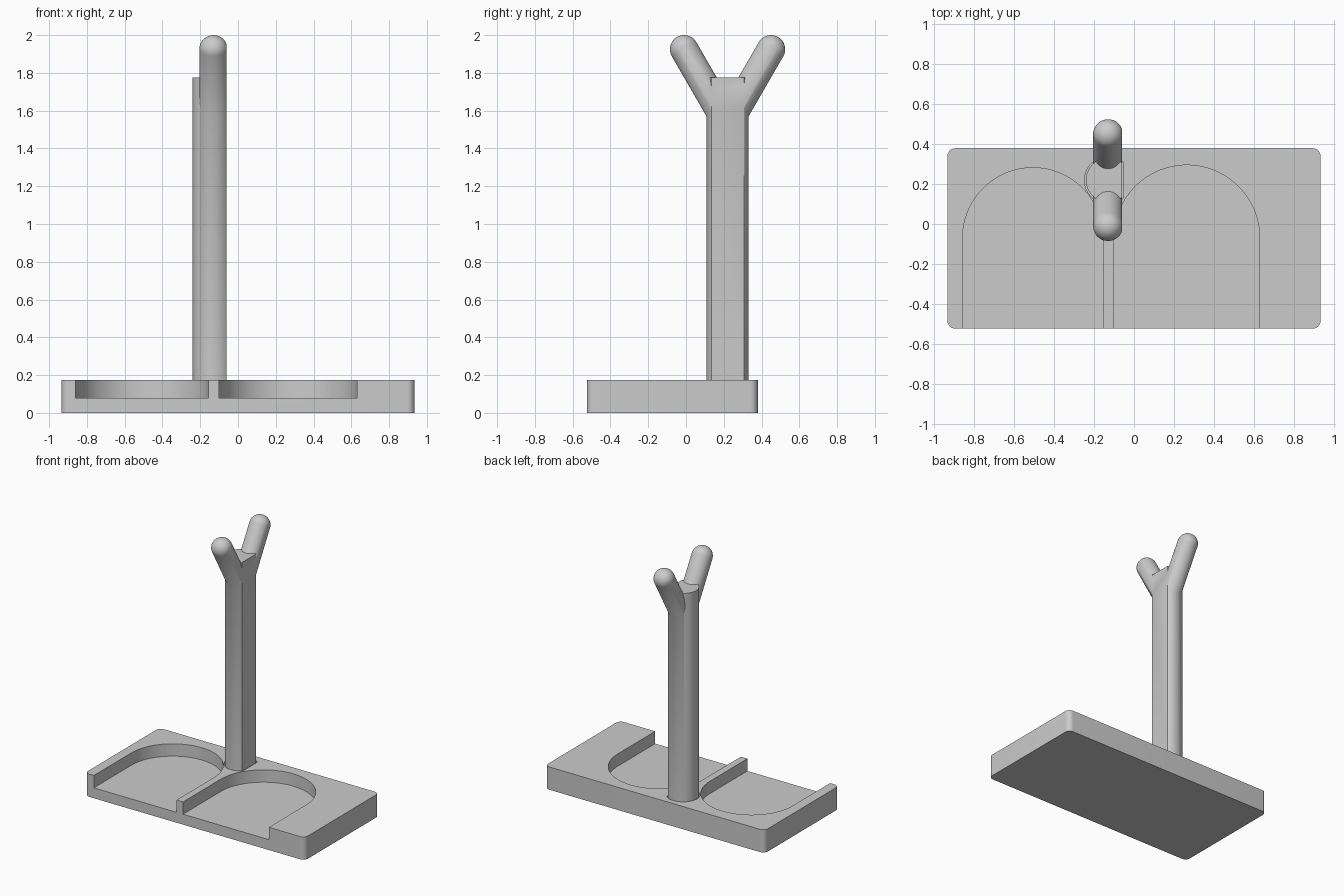
import bpy, bmesh, math
from mathutils import Matrix, Vector

if "Cube" in bpy.data.objects:
    bpy.data.objects.remove(bpy.data.objects["Cube"], do_unlink=True)

grey = bpy.data.materials.new("light grey")
grey.use_nodes = True
colour = (0.6, 0.6, 0.6, 1)
grey.diffuse_color = colour
grey.node_tree.nodes["Principled BSDF"].inputs["Base Color"].default_value = colour

POST_X, POST_Y, POST_R = -0.13, 0.22, 0.111
FLAT_X = -0.06
BASE_TOP, FLOOR = 0.175, 0.08


def make_object(name, bm):
    bmesh.ops.recalc_face_normals(bm, faces=bm.faces)
    mesh = bpy.data.meshes.new(name)
    bm.to_mesh(mesh)
    bm.free()
    obj = bpy.data.objects.new(name, mesh)
    bpy.context.collection.objects.link(obj)
    mesh.materials.append(grey)
    return obj


def prism(name, outline, z0, z1):
    bm = bmesh.new()
    face = bm.faces.new([bm.verts.new((x, y, z0)) for x, y in outline])
    top = bmesh.ops.extrude_face_region(bm, geom=[face])["geom"]
    bmesh.ops.translate(bm, vec=(0, 0, z1 - z0),
                        verts=[v for v in top if isinstance(v, bmesh.types.BMVert)])
    return make_object(name, bm)


def arc(cx, cy, r, start, end, steps):
    angles = [math.radians(start + (end - start) * i / steps) for i in range(steps + 1)]
    return [(cx + r * math.cos(a), cy + r * math.sin(a)) for a in angles]


def d_outline(r, flat_x):
    # Circle with its +x side cut flat
    a = math.degrees(math.acos((flat_x - POST_X) / r))
    return arc(POST_X, POST_Y, r, a, 360 - a, 56)


def combine(target, tool, operation):
    mod = target.modifiers.new("combine", "BOOLEAN")
    mod.operation, mod.solver, mod.object = operation, "EXACT", tool
    bpy.context.view_layer.objects.active = target
    bpy.ops.object.modifier_apply(modifier=mod.name)
    bpy.data.objects.remove(tool, do_unlink=True)


def smooth(obj):
    bpy.ops.object.select_all(action="DESELECT")
    obj.select_set(True)
    bpy.context.view_layer.objects.active = obj
    bpy.ops.object.shade_smooth_by_angle(angle=math.radians(30))


# Base slab with rounded upright corners
x, front, back, r = 0.935, -0.525, 0.38, 0.04
outline = []
for cx, cy, start in ((x - r, back - r, 0), (r - x, back - r, 90),
                      (r - x, front + r, 180), (x - r, front + r, 270)):
    outline += arc(cx, cy, r, start, start + 90, 8)
base = prism("base", outline, 0, BASE_TOP)

# Two arched trays, open at the front
for cx, radius in ((-0.507, 0.352), (0.265, 0.365)):
    tray = arc(cx, -0.07, radius, 0, 180, 64)
    tray += [(cx - radius, front - 0.1), (cx + radius, front - 0.1)]
    combine(base, prism("tray_cutter", tray, FLOOR, 0.3), "DIFFERENCE")

# Socket with a thin gap around the post
combine(base, prism("socket_cutter", d_outline(POST_R + 0.007, FLAT_X + 0.007), FLOOR, 0.3),
        "DIFFERENCE")
smooth(base)

# Post
post = prism("post_with_fork", arc(POST_X, POST_Y, POST_R, 0, 354, 59), FLOOR, 1.775)

# Round-ended fork arms, leaning to the front and back
ARM_R, LEAN = 0.075, math.radians(30)
for side in (-1, 1):
    bm = bmesh.new()
    bmesh.ops.create_uvsphere(bm, u_segments=40, v_segments=20, radius=ARM_R)
    bmesh.ops.delete(bm, geom=[v for v in bm.verts if v.co.z < -0.001], context="VERTS")
    rim = [e for e in bm.edges if e.is_boundary]
    new = bmesh.ops.extrude_edge_only(bm, edges=rim)["geom"]
    bmesh.ops.translate(bm, vec=(0, 0, -0.44),
                        verts=[v for v in new if isinstance(v, bmesh.types.BMVert)])
    bmesh.ops.holes_fill(bm, edges=[e for e in bm.edges if e.is_boundary], sides=0)
    tip = Vector((POST_X, POST_Y + side * 0.23, 1.925))
    bm.transform(Matrix.Translation(tip) @ Matrix.Rotation(-side * LEAN, 4, "X"))
    combine(post, make_object("arm", bm), "UNION")

# One flat side running over the post and both arms
flat = [(FLAT_X, -1), (FLAT_X + 0.5, -1), (FLAT_X + 0.5, 1), (FLAT_X, 1)]
combine(post, prism("flat_cutter", flat, -0.5, 2.5), "DIFFERENCE")
smooth(post)
